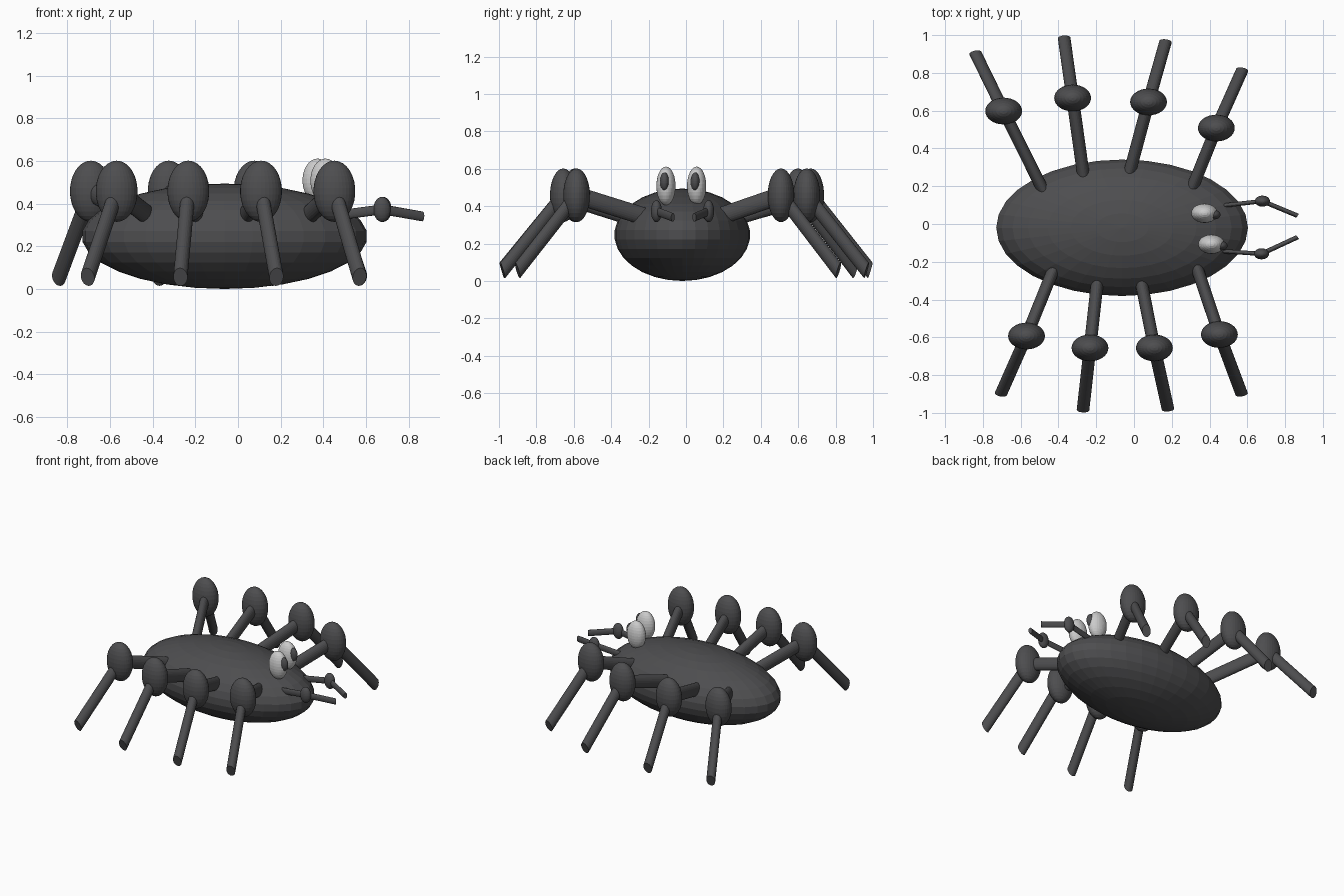
import bpy
import bmesh
from mathutils import Vector, Matrix

if "Cube" in bpy.data.objects:
    bpy.data.objects.remove(bpy.data.objects["Cube"])

# The whole model is squashed: round parts become ellipsoids, leg ends are sheared
S = Vector((0.098, 0.0712, 0.1435))
SQUASH = Matrix.Diagonal((*S, 1.0))


def material(name, v):
    m = bpy.data.materials.new(name)
    m.diffuse_color = (v, v, v * 1.05, 1)
    m.use_nodes = True
    m.node_tree.nodes["Principled BSDF"].inputs["Base Color"].default_value = m.diffuse_color
    return m


DARK = material("dark_grey", 0.075)
LIGHT = material("pale_grey", 0.6)


def finish(name, bm, mat):
    me = bpy.data.meshes.new(name)
    bm.to_mesh(me)
    bm.free()
    me.materials.append(mat)
    ob = bpy.data.objects.new(name, me)
    bpy.context.collection.objects.link(ob)


def ellipsoid(name, centre, radii, mat=DARK, seg=32, rings=15):
    bm = bmesh.new()
    bmesh.ops.create_uvsphere(bm, u_segments=seg, v_segments=rings, radius=1)
    M = Matrix.Translation(centre) @ Matrix.Diagonal((*radii, 1.0))
    bmesh.ops.transform(bm, matrix=M, verts=bm.verts)
    finish(name, bm, mat)


def ball(name, centre, r, mat=DARK):
    ellipsoid(name, centre, S * r, mat)


def rod(name, a, b, r):
    # cylinder made in unsquashed space, then squashed
    a, b = (Vector([p[i] / S[i] for i in range(3)]) for p in (a, b))
    d = b - a
    bm = bmesh.new()
    bmesh.ops.create_cone(bm, cap_ends=True, segments=24, radius1=r, radius2=r,
                          depth=d.length)
    M = Matrix.Translation((a + b) / 2) @ d.to_track_quat('Z', 'Y').to_matrix().to_4x4()
    bmesh.ops.transform(bm, matrix=SQUASH @ M, verts=bm.verts)
    finish(name, bm, mat=DARK)


# Body
ellipsoid("body", (-0.063, -0.02, 0.247), (0.67, 0.363, 0.247))

# Eight legs: hip, knee and foot positions in plan
legs = [
    ((-0.50, 0.217), (-0.69, 0.598), (-0.84, 0.905)),
    ((-0.27, 0.275), (-0.325, 0.667), (-0.37, 0.985)),
    ((-0.02, 0.285), (0.077, 0.646), (0.167, 0.965)),
    ((0.31, 0.195), (0.436, 0.508), (0.573, 0.815)),
    ((-0.43, -0.25), (-0.569, -0.593), (-0.705, -0.90)),
    ((-0.195, -0.315), (-0.233, -0.656), (-0.27, -0.985)),
    ((0.04, -0.315), (0.108, -0.656), (0.18, -0.98)),
    ((0.336, -0.24), (0.452, -0.585), (0.57, -0.90)),
]
for i, (h, k, f) in enumerate(legs, 1):
    hip, knee, foot = Vector((*h, 0.35)), Vector((*k, 0.458)), Vector((*f, 0.056))
    hip += (hip - knee) * 0.12          # sink into the body
    rod(f"upper_leg_{i}", hip, knee, 0.34)
    ball(f"knee_{i}", knee, 1.0)
    rod(f"lower_leg_{i}", knee, foot, 0.34)

# Eyes with pupils
for side, x, y in (("left", 0.373, 0.057), ("right", 0.41, -0.107)):
    ball(f"{side}_eye", (x, y, 0.508), 0.72, LIGHT)
    ball(f"{side}_pupil", (x + 0.051, y - 0.008, 0.53), 0.35)

# Feelers with a ball joint in the middle
for side, a, j, e in (("left", (0.45, 0.095), (0.68, 0.121), (0.865, 0.044)),
                      ("right", (0.45, -0.143), (0.675, -0.158), (0.865, -0.07))):
    rod(f"{side}_feeler_base", (*a, 0.343), (*j, 0.373), 0.16)
    ball(f"{side}_feeler_joint", (*j, 0.373), 0.41)
    rod(f"{side}_feeler_tip", (*j, 0.373), (*e, 0.34), 0.16)
